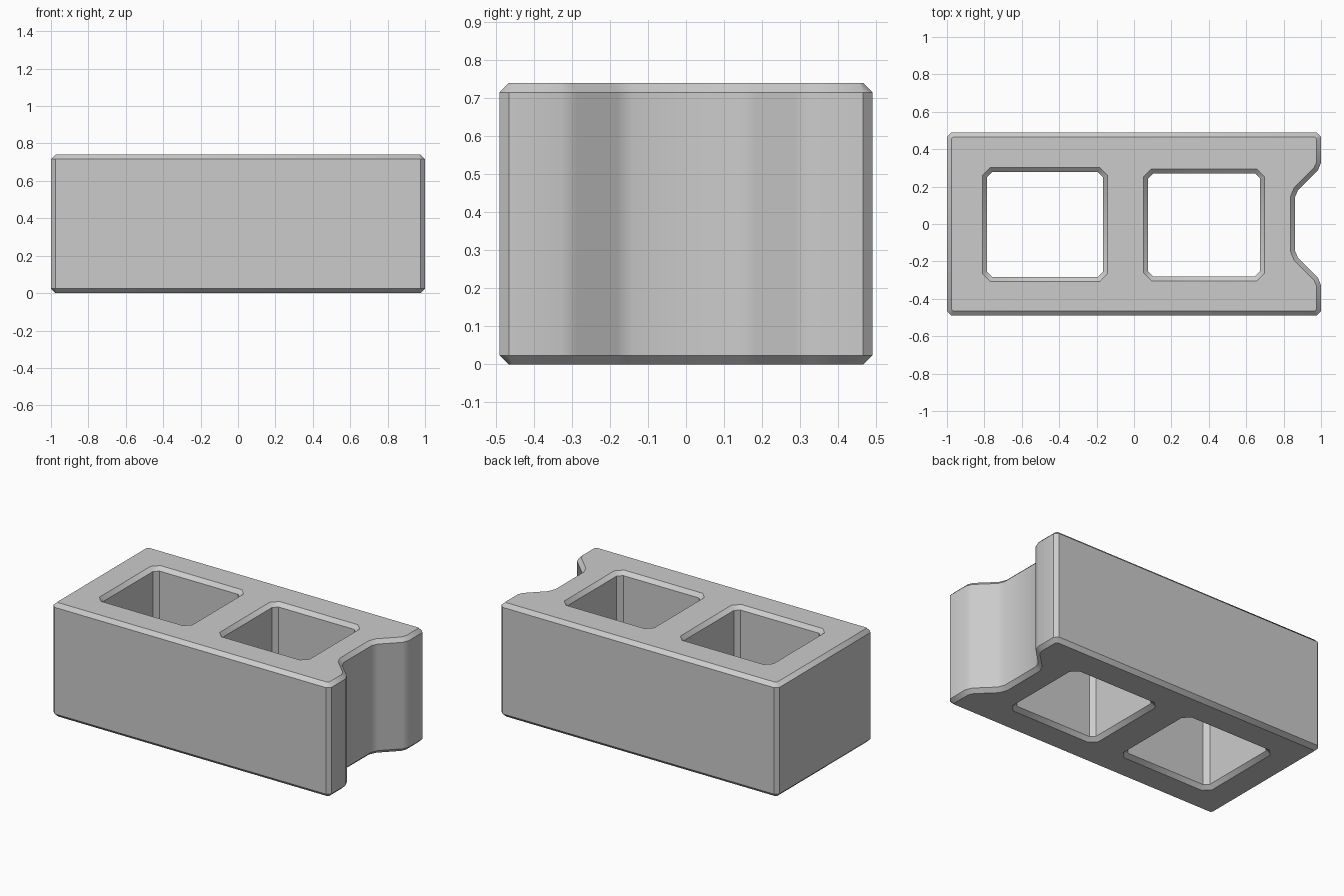
import bpy
from mathutils import Vector

if "Cube" in bpy.data.objects:
    bpy.data.objects.remove(bpy.data.objects["Cube"])

HEIGHT, CHAMFER = 0.74, 0.024


def cut_corners(points, size):
    """Replace each corner of a closed outline with a short flat."""
    out = []
    for i, p in enumerate(points):
        p = Vector(p)
        for q in (points[i - 1], points[(i + 1) % len(points)]):
            out.append(p + (Vector(q) - p).normalized() * size)
    return out


def add_outline(curve, points, size):
    pts = cut_corners(points, size)
    spline = curve.splines.new('POLY')
    spline.points.add(len(pts) - 1)
    for sp, p in zip(spline.points, pts):
        sp.co = (p.x, p.y, 0, 1)
    spline.use_cyclic_u = True


def rectangle(x0, x1, y0, y1):
    return [(x0, y0), (x1, y0), (x1, y1), (x0, y1)]


curve = bpy.data.curves.new("concrete_block", 'CURVE')
curve.dimensions = '2D'
curve.fill_mode = 'BOTH'
curve.extrude = HEIGHT / 2 - CHAMFER
curve.bevel_depth = CHAMFER
curve.bevel_resolution = 0
curve.offset = -CHAMFER

# Outer wall with the notched end
add_outline(curve, [(-1, -0.49), (1, -0.49), (1, -0.303), (0.86, -0.165),
                    (0.86, 0.165), (1, 0.303), (1, 0.49), (-1, 0.49)], 0.024)
# Two through cores
add_outline(curve, rectangle(-0.787, -0.165, -0.283, 0.278), 0.028)
add_outline(curve, rectangle(0.075, 0.675, -0.28, 0.27), 0.028)

block = bpy.data.objects.new("concrete_block", curve)
bpy.context.collection.objects.link(block)
block.location.z = HEIGHT / 2

# Turn the solid into a welded mesh with softened chamfers
bpy.context.view_layer.objects.active = block
block.select_set(True)
bpy.ops.object.convert(target='MESH')
bpy.ops.object.mode_set(mode='EDIT')
bpy.ops.mesh.select_all(action='SELECT')
bpy.ops.mesh.remove_doubles(threshold=0.0005)
bpy.ops.mesh.normals_make_consistent(inside=False)
bpy.ops.object.mode_set(mode='OBJECT')
bpy.ops.object.transform_apply(location=True, rotation=False, scale=False)
bpy.ops.object.shade_smooth_by_angle(angle=0.7)
